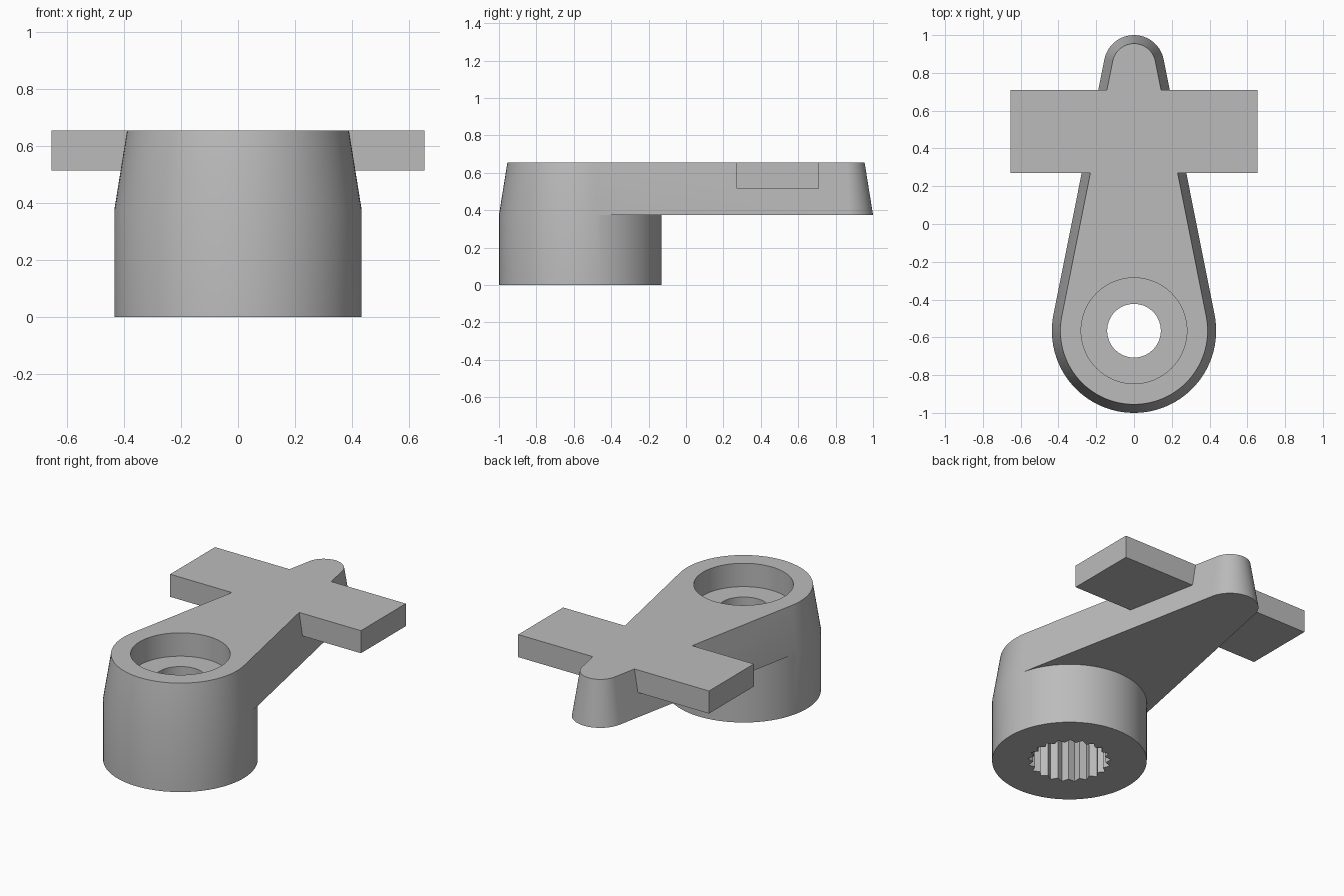
import bpy, bmesh
from math import cos, sin, radians, pi

cube = bpy.data.objects.get("Cube")
if cube:
    bpy.data.objects.remove(cube, do_unlink=True)

HUB_Y, HUB_R = -0.565, 0.435
TIP_Y, TIP_R = 0.84, 0.16
UNDER, TOP = 0.375, 0.655
DRAFT = 0.045
STEP = 3.75

grey = bpy.data.materials.new("plain_grey")
grey.use_nodes = True
grey.diffuse_color = (0.5, 0.5, 0.5, 1)
grey.node_tree.nodes["Principled BSDF"].inputs["Base Color"].default_value = (0.5, 0.5, 0.5, 1)


def loft(name, sections):
    """Solid through matching closed outlines, given as (points, z)."""
    bm = bmesh.new()
    rings = [[bm.verts.new((x, y, z)) for x, y in pts] for pts, z in sections]
    n = len(rings[0])
    for low, high in zip(rings, rings[1:]):
        for i in range(n):
            j = (i + 1) % n
            bm.faces.new((low[i], low[j], high[j], high[i]))
    bm.faces.new(rings[0][::-1])
    bm.faces.new(rings[-1])
    bmesh.ops.recalc_face_normals(bm, faces=bm.faces)
    mesh = bpy.data.meshes.new(name)
    bm.to_mesh(mesh)
    bm.free()
    mesh.materials.append(grey)
    obj = bpy.data.objects.new(name, mesh)
    bpy.context.collection.objects.link(obj)
    return obj


def arc(y, r, start, end):
    count = round((end - start) / STEP)
    angles = [radians(start + STEP * i) for i in range(count + 1)]
    return [(r * cos(a), y + r * sin(a)) for a in angles]


def circle(r):
    return arc(HUB_Y, r, 0, 360 - STEP)


def teardrop(inset):
    lean = 3 * STEP
    return (arc(TIP_Y, TIP_R - inset, lean, 180 - lean)
            + arc(HUB_Y, HUB_R - inset, 180 - lean, 360 + lean))


def gear(teeth, outer, inner):
    # pointed splines alternating between two radii
    pts = []
    for i in range(teeth * 2):
        a, r = pi * i / teeth, (outer, inner)[i % 2]
        pts.append((r * cos(a), HUB_Y + r * sin(a)))
    return pts


def combine(target, other, operation):
    mod = target.modifiers.new(operation.lower(), "BOOLEAN")
    mod.operation, mod.solver, mod.object = operation, "EXACT", other
    bpy.context.view_layer.objects.active = target
    bpy.ops.object.modifier_apply(modifier=mod.name)
    bpy.data.objects.remove(other, do_unlink=True)


# Tapered arm, round hub below it and the crossbar
arm = loft("lever_arm", [(teardrop(0), UNDER), (teardrop(DRAFT), TOP)])
hub = loft("hub", [(circle(HUB_R), 0), (circle(HUB_R), UNDER)])
bar = [(-0.655, 0.27), (0.655, 0.27), (0.655, 0.71), (-0.655, 0.71)]
crossbar = loft("crossbar", [(bar, 0.515), (bar, TOP)])
combine(arm, hub, "UNION")
combine(arm, crossbar, "UNION")

# Screw recess, through hole and splined shaft socket
recess = loft("screw_recess", [(circle(0.28), 0.51), (circle(0.28), 0.8)])
hole = loft("screw_hole", [(circle(0.142), -0.1), (circle(0.142), 0.8)])
splines = gear(21, 0.235, 0.205)
socket = loft("spline_socket", [(splines, -0.1), (splines, 0.37)])
for cutter in (recess, hole, socket):
    combine(arm, cutter, "DIFFERENCE")

bpy.ops.object.select_all(action="DESELECT")
arm.select_set(True)
bpy.context.view_layer.objects.active = arm
bpy.ops.object.shade_smooth_by_angle(angle=radians(12))
